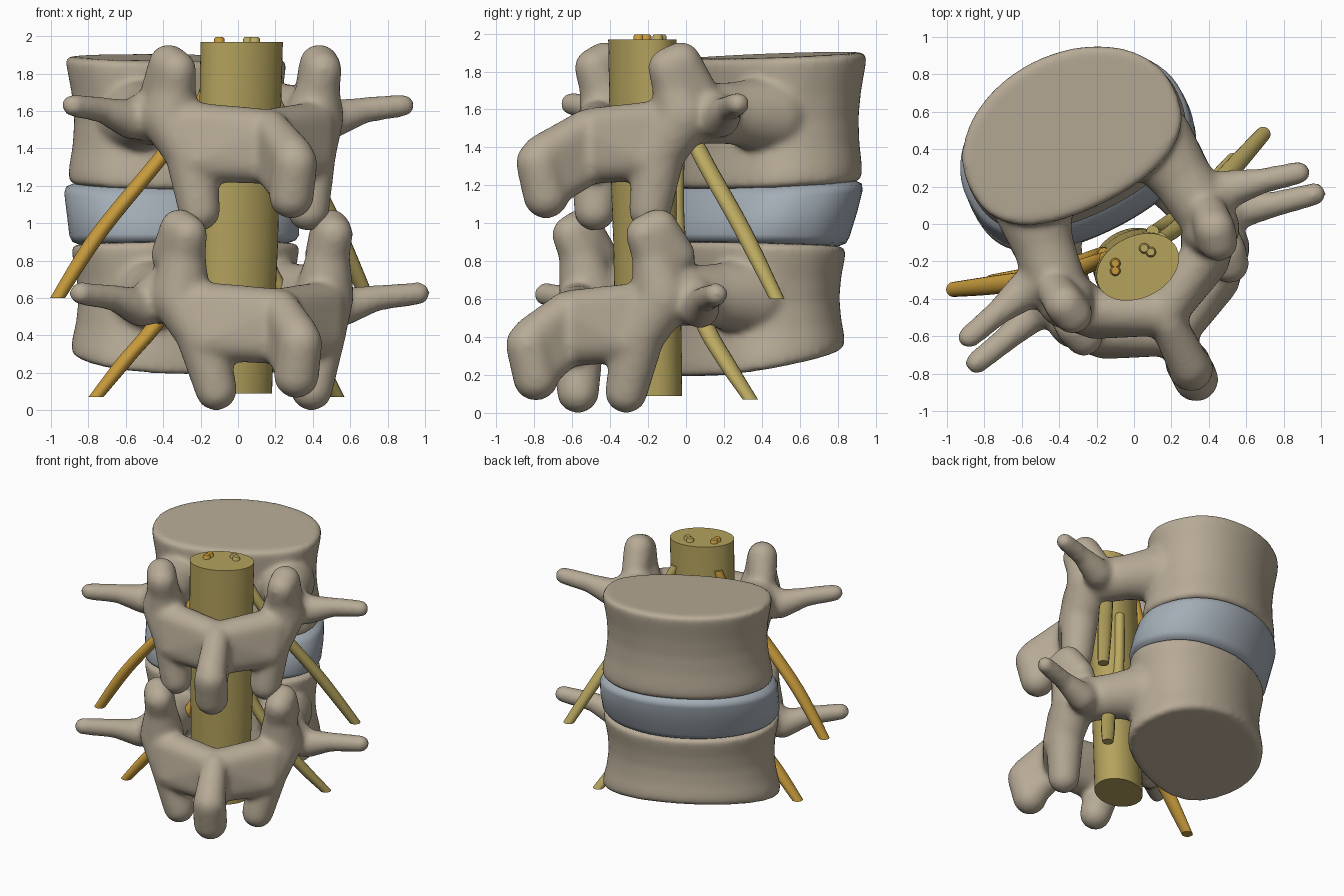
import bpy, bmesh, math
from mathutils import Vector

cube = bpy.data.objects.get("Cube")
if cube:
    bpy.data.objects.remove(cube, do_unlink=True)

# The column is turned about z: SIDE runs across it, BACK towards the spines
YAW = math.radians(26.5)
SIDE = Vector((math.cos(YAW), math.sin(YAW), 0))
BACK = Vector((math.sin(YAW), -math.cos(YAW), 0))
ORIGIN = Vector((0, -0.165, 0))


def material(name, colour):
    m = bpy.data.materials.new(name)
    m.use_nodes = True
    m.diffuse_color = (*colour, 1)
    node = next(n for n in m.node_tree.nodes if n.type == 'BSDF_PRINCIPLED')
    node.inputs["Base Color"].default_value = (*colour, 1)
    node.inputs["Roughness"].default_value = 0.6
    return m


BONE = material("bone tan", (0.475, 0.405, 0.305))
DISC = material("disc blue grey", (0.37, 0.42, 0.47))
CORD = material("cord olive", (0.46, 0.365, 0.11))
GOLD = material("nerve gold", (0.58, 0.33, 0.045))
KHAKI = material("nerve khaki", (0.50, 0.40, 0.12))


def finish(name, bm, mat):
    bmesh.ops.recalc_face_normals(bm, faces=bm.faces)
    mesh = bpy.data.meshes.new(name)
    bm.to_mesh(mesh)
    bm.free()
    mesh.materials.append(mat)
    ob = bpy.data.objects.new(name, mesh)
    bpy.context.scene.collection.objects.link(ob)
    return ob


def lerp(p, q, t):
    return tuple(a + (b - a) * t for a, b in zip(p, q))


def loft(bm, rings, n=48, kidney=0.0):
    """Rings are (x, y, z, side radius, back radius, slope); ends are capped."""
    loops = []
    for x, y, z, ra, rb, slope in rings:
        loop = []
        for i in range(n):
            t = math.tau * i / n
            a, s = ra * math.cos(t), math.sin(t)
            if kidney and s > 0:
                s = s ** 0.8 * (1 - kidney * s * s)
            b = rb * s
            loop.append(bm.verts.new(Vector((x, y, z + slope * b)) + SIDE * a + BACK * b))
        loops.append(loop)
    for lo, hi in zip(loops, loops[1:]):
        for i in range(n):
            j = (i + 1) % n
            bm.faces.new((lo[i], lo[j], hi[j], hi[i])).smooth = True
    for loop in (loops[0], loops[-1]):
        cap = bm.faces.new(loop)
        for e in cap.edges:
            e.smooth = False


def catmull(points, steps=6):
    pts = [points[0]] + points + [points[-1]]
    out = []
    for k in range(1, len(pts) - 2):
        p0, p1, p2, p3 = pts[k - 1:k + 3]
        for s in range(steps):
            t = s / steps
            out.append(tuple(0.5 * (2 * b + (c - a) * t + (2 * a - 5 * b + 4 * c - d) * t * t
                                    + (3 * b - a - 3 * c + d) * t ** 3)
                             for a, b, c, d in zip(p0, p1, p2, p3)))
    return out + [points[-1]]


# Unit ball used as the building block of all bony processes
ball_bm = bmesh.new()
bmesh.ops.create_icosphere(ball_bm, subdivisions=3, radius=1)
BALL = [v.co.copy() for v in ball_bm.verts]
ball_bm.free()


def hull(bm, balls):
    """Skin stretched over balls given as (side, back, z, radius)."""
    verts = []
    for a, b, z, r in balls:
        c = ORIGIN + SIDE * a + BACK * b + Vector((0, 0, z))
        verts += [bm.verts.new(c + v * r) for v in BALL]
    bmesh.ops.convex_hull(bm, input=verts)
    loose = [v for v in verts if v.is_valid and not v.link_faces]
    bmesh.ops.delete(bm, geom=loose, context='VERTS')


def chain(bm, balls):
    for pair in zip(balls, balls[1:]):
        hull(bm, pair)


def vertebra(name, bottom, top, db, dz, sup_z, tip, inf_a, tip_b):
    bm = bmesh.new()
    # Drum-shaped body with raised rims and a waist
    profile = [(0, 0.96), (0.03, 1), (0.12, 0.995), (0.3, 0.955), (0.5, 0.935),
               (0.7, 0.95), (0.88, 0.985), (0.97, 1), (1, 0.97)]
    rings = []
    for t, k in profile:
        x, y, z, ra, rb, slope = lerp(bottom, top, t)
        rings.append((x, y, z, ra * k, rb * k, slope))
    loft(bm, rings, 64, 0.1)
    tip_a, tip_back, tip_z = tip
    for s in (-1, 1):
        mass = (s * 0.43, 0.05 + db, 1.57 + dz, 0.16)
        pars = (s * 0.36, 0.15 + db, 1.38 + dz, 0.138)
        # Pedicle, flaring into the body
        chain(bm, [(s * 0.37, -0.5 + db, 1.57 + dz, 0.21), (s * 0.41, -0.27 + db, 1.58 + dz, 0.165),
                   (s * 0.44, -0.05 + db, 1.58 + dz, 0.16)])
        # Upper joint process, a tapering knob with a thick foot
        hull(bm, [(s * 0.45, 0.07 + db * 1.1, sup_z, 0.108), (s * 0.435, 0.14 + db * 1.1, sup_z - 0.03, 0.105),
                  (s * 0.43, 0.1 + db, sup_z - 0.14, 0.115), (s * 0.46, -0.02 + db, sup_z - 0.14, 0.1)])
        # Column down to the lower joint process
        chain(bm, [(s * 0.43, 0.1 + db, sup_z - 0.14, 0.115), mass, pars,
                   (s * inf_a, 0.19 + db, 1.07 + dz, 0.113)])
        # Transverse process with a thick root
        chain(bm, [(s * 0.46, -0.08 + db, 1.58 + dz, 0.145), (s * 0.6, -0.09 + db, tip_z - 0.075, 0.105),
                   (s * 0.78, tip_back - 0.05, tip_z - 0.025, 0.07), (s * tip_a, tip_back, tip_z, 0.062)])
        # Lamina
        hull(bm, [(s * 0.37, 0.15 + db, 1.53 + dz, 0.12), (s * 0.34, 0.2 + db, 1.34 + dz, 0.12),
                  (0, 0.35 + db, 1.495 + dz, 0.117), (0, 0.35 + db, 1.325 + dz, 0.117)])
    # Spinous process: a blade, heavier towards its lower end
    hull(bm, [(0, 0.4 + db, 1.51 + dz, 0.095), (0, 0.4 + db, 1.29 + dz, 0.095),
              (0, tip_b - 0.02, 1.36 + dz, 0.112), (0, tip_b - 0.06, 1.18 + dz, 0.105)])
    chain(bm, [(0, tip_b + 0.005, 1.32 + dz, 0.12), (0, tip_b - 0.04, 1.145 + dz, 0.122)])
    ob = finish(name, bm, BONE)
    # Fuse and soften all pieces into one organic bone
    fuse = ob.modifiers.new("fuse", 'REMESH')
    fuse.mode = 'VOXEL'
    fuse.voxel_size = 0.018
    fuse.use_smooth_shade = True
    soften = ob.modifiers.new("soften", 'SMOOTH')
    soften.factor = 0.5
    soften.iterations = 14


vertebra("upper_vertebra", (-0.32, 0.44, 1.2, 0.615, 0.45, -0.06),
         (-0.34, 0.473, 1.885, 0.612, 0.445, -0.05), 0, 0, 1.85, (0.985, 0, 1.63), 0.325, 0.68)
vertebra("lower_vertebra", (-0.285, 0.34, 0.265, 0.64, 0.455, -0.2),
         (-0.29, 0.35, 0.89, 0.635, 0.455, 0.03), 0.12, -0.96, 0.97, (1.01, 0.14, 0.625), 0.285, 0.74)

# Disc between the bodies
bm = bmesh.new()
loft(bm, [(-0.295, 0.35, 0.89, 0.58, 0.42, 0.03), (-0.295, 0.355, 0.905, 0.62, 0.45, 0.03),
          (-0.295, 0.36, 0.935, 0.638, 0.462, 0.02), (-0.305, 0.395, 1.05, 0.642, 0.468, -0.02),
          (-0.32, 0.425, 1.15, 0.64, 0.466, -0.05), (-0.325, 0.435, 1.185, 0.625, 0.455, -0.06),
          (-0.325, 0.435, 1.205, 0.58, 0.42, -0.06)], 64, 0.08)
finish("disc", bm, DISC)

# Spinal cord
bm = bmesh.new()
loft(bm, [(-0.02, -0.195, 0.09, 0.21, 0.165, 0), (-0.01, -0.2, 0.5, 0.215, 0.165, 0),
          (0.0, -0.205, 0.9, 0.225, 0.165, 0), (0.005, -0.22, 1.3, 0.228, 0.165, 0),
          (0.02, -0.23, 1.97, 0.232, 0.165, 0)])
finish("spinal_cord", bm, CORD)

# Nerves running down the cord and leaving it on both sides, at two levels
nerves = {
    "upper_right_nerve": (GOLD, [(-0.15, -0.18, 1.78), (-0.22, -0.21, 1.6), (-0.43, -0.28, 1.33),
                                 (-0.74, -0.325, 0.95), (-0.965, -0.35, 0.6)]),
    "lower_right_nerve": (GOLD, [(-0.16, -0.16, 1.45), (-0.19, -0.17, 0.9), (-0.42, -0.26, 0.49),
                                 (-0.6, -0.29, 0.27), (-0.76, -0.31, 0.07)]),
    "upper_left_nerve": (KHAKI, [(0.14, -0.08, 1.78), (0.22, -0.03, 1.6), (0.34, 0.09, 1.34),
                                 (0.52, 0.29, 0.98), (0.69, 0.48, 0.6)]),
    "lower_left_nerve": (KHAKI, [(0.1, -0.04, 1.45), (0.12, -0.04, 0.9), (0.31, 0.09, 0.49),
                                 (0.42, 0.21, 0.27), (0.53, 0.34, 0.07)]),
}
for name, (mat, path) in nerves.items():
    bm = bmesh.new()
    radii = (0.034, 0.042, 0.05, 0.05, 0.04)
    loft(bm, catmull([(*p, r, r, 0) for p, r in zip(path, radii)]), 16)
    finish(name, bm, mat)

# Rootlet ends rising out of the top of the cord
rootlets = [("right_rootlet_back", GOLD, -0.1, -0.25), ("right_rootlet_front", GOLD, -0.1, -0.21),
            ("left_rootlet_back", KHAKI, 0.09, -0.15), ("left_rootlet_front", KHAKI, 0.055, -0.13)]
for name, mat, x, y in rootlets:
    bm = bmesh.new()
    loft(bm, [(x, y, 1.9, 0.028, 0.028, 0), (x, y, 1.985, 0.028, 0.028, 0),
              (x, y, 1.995, 0.02, 0.02, 0)], 16)
    finish(name, bm, mat)
